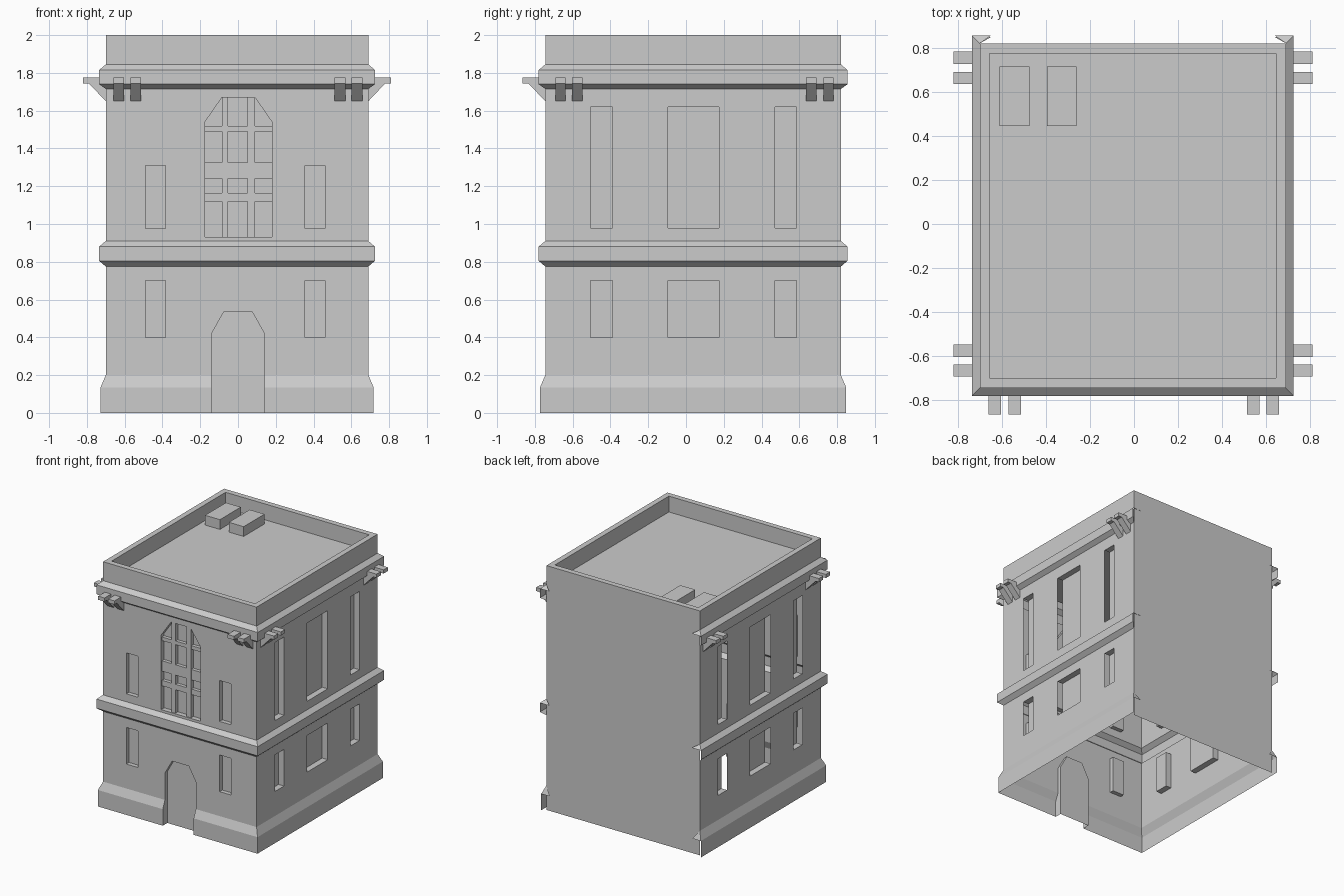
import bpy, bmesh
from mathutils import Vector

if "Cube" in bpy.data.objects:
    bpy.data.objects.remove(bpy.data.objects["Cube"])

X0, X1, Y0, Y1 = -0.70, 0.69, -0.745, 0.82      # wall planes

# Each facade maps (u along wall, z, depth inward) to 3D
front = lambda u, z, d=0: Vector((u, Y0 + d, z))
right = lambda u, z, d=0: Vector((X1 - d, u, z))
left = lambda u, z, d=0: Vector((X0 + d, u, z))


def finish(bm, name):
    bmesh.ops.remove_doubles(bm, verts=bm.verts, dist=0.0005)
    bmesh.ops.recalc_face_normals(bm, faces=bm.faces)
    me = bpy.data.meshes.new(name)
    bm.to_mesh(me)
    bm.free()
    ob = bpy.data.objects.new(name, me)
    bpy.context.collection.objects.link(ob)
    return ob


def face(bm, pts):
    return bm.faces.new([bm.verts.new(p) for p in pts])


def rect(u0, u1, z0, z1):
    return [(u0, z0), (u1, z0), (u1, z1), (u0, z1)]


def wall(bm, side, outline, holes):
    """Flat wall sheet with openings."""
    edges = []
    for loop in [outline] + holes:
        vs = [bm.verts.new(side(*p)) for p in loop]
        edges += [bm.edges.new((vs[i - 1], vs[i])) for i in range(len(vs))]
    n = (0, -1, 0) if side is front else (1, 0, 0)
    bmesh.ops.triangle_fill(bm, edges=edges, use_beauty=True, use_dissolve=False, normal=n)


def recess(bm, side, loop, depth, skip=()):
    """Reveals and back panel of an opening."""
    for i in range(len(loop)):
        if i in skip:
            continue
        a, b = loop[i], loop[(i + 1) % len(loop)]
        face(bm, [side(*a), side(*b), side(*b, depth), side(*a, depth)])
    face(bm, [side(*p, depth) for p in loop])


def strip(bm, path, profile, closed=False):
    """Sweep an (offset, z) profile along mitred plan corners (x, y, sx, sy)."""
    pairs = list(zip(path, path[1:] + path[:1])) if closed else list(zip(path, path[1:]))
    at = lambda c, p: Vector((c[0] + c[2] * p[0], c[1] + c[3] * p[0], p[1]))
    for a, b in pairs:
        for p, q in zip(profile, profile[1:]):
            face(bm, [at(a, p), at(b, p), at(b, q), at(a, q)])


def prism(bm, pts, shift):
    vs = [bm.verts.new(p) for p in pts]
    f = bm.faces.new(vs)
    ext = bmesh.ops.extrude_face_region(bm, geom=[f], use_keep_orig=True)
    bmesh.ops.translate(bm, vec=shift, verts=[g for g in ext['geom'] if isinstance(g, bmesh.types.BMVert)])


def box(bm, a, b):
    x0, y0, z0 = a
    x1, y1, z1 = b
    prism(bm, [Vector(p) for p in ((x0, y0, z0), (x1, y0, z0), (x1, y1, z0), (x0, y1, z0))],
          Vector((0, 0, z1 - z0)))


# ---- building shell: walls, mouldings, plinth, parapet ----
bm = bmesh.new()
BL, FL, FR, BR = (X0, Y1, -1, 1), (X0, Y0, -1, -1), (X1, Y0, 1, -1), (X1, Y1, 1, 1)
plinth = [(0.028, 0), (0.028, 0.135), (0, 0.2)]
mid = [(0, 0.775), (0.035, 0.805), (0.035, 0.88), (0, 0.91)]
top = [(0, 1.715), (0.035, 1.74), (0.035, 1.815), (0, 1.845)]
strip(bm, [BL, FL, (-0.14, Y0, 0, -1)], plinth)
strip(bm, [(0.14, Y0, 0, -1), FR, BR], plinth)
for prof in (mid, top):
    strip(bm, [BL, FL, FR, BR], prof)
strip(bm, [BL, FL, FR, BR], [(0, 1.845), (0, 2), (-0.045, 2), (-0.045, 1.87)], closed=True)
face(bm, [Vector((c[0] - c[2] * 0.045, c[1] - c[3] * 0.045, 1.87)) for c in (BL, FL, FR, BR)])
face(bm, [(X0, Y1, 0), (X1, Y1, 0), (X1, Y1, 1.845), (X0, Y1, 1.845)])

# front facade with doorway and windows
door = [(-0.14, 0.2), (-0.14, 0.42), (-0.075, 0.535), (0.075, 0.535), (0.14, 0.42), (0.14, 0.2)]
low = [rect(-0.49, -0.385, 0.40, 0.70), rect(0.355, 0.46, 0.40, 0.70)]
high = [rect(-0.49, -0.385, 0.975, 1.31), rect(0.355, 0.46, 0.975, 1.31)]
big = [(-0.175, 0.93), (0.18, 0.93), (0.18, 1.54), (0.09, 1.67), (-0.085, 1.67), (-0.175, 1.54)]
wall(bm, front, [(X0, 0.2)] + door + [(X1, 0.2), (X1, 0.775), (X0, 0.775)], low)
wall(bm, front, rect(X0, X1, 0.91, 1.715), high + [big])
for w in low + high:
    recess(bm, front, w, 0.035)
recess(bm, front, big, 0.04)

# door panel and its jambs through the plinth
recess(bm, front, door, 0.03, skip=(5,))
face(bm, [front(u, z, 0.03) for u, z in rect(-0.14, 0.14, 0, 0.2)])
for u in (-0.14, 0.14):
    face(bm, [front(u, 0, 0.03), front(u, 0, -0.028), front(u, 0.135, -0.028),
              front(u, 0.2), front(u, 0.2, 0.03)])

# side facades; the jamb nearest the front is left open
spans = [(-0.505, -0.39), (-0.095, 0.175), (0.47, 0.585)]
for side in (left, right):
    for z0, z1, h0, h1 in ((0.2, 0.775, 0.40, 0.70), (0.91, 1.715, 0.98, 1.62)):
        holes = [rect(a, b, h0, h1) for a, b in spans]
        wall(bm, side, rect(Y0, Y1, z0, z1), holes)
        for h in holes:
            recess(bm, side, h, 0.05, skip=(3,))
finish(bm, "building_shell")

# ---- small moulding returns at the back corners ----
bm = bmesh.new()
for x, s in ((X0, -1), (X1, 1)):
    for o, za, zb in ((0.028, 0.135, 0.2), (0.035, 0.88, 0.91), (0.035, 1.815, 1.845)):
        face(bm, [(x, Y1, zb), (x + s * o, Y1 + o, za), (x - s * 0.05, Y1 + o, za)])
finish(bm, "moulding_returns")

# ---- glazing bars of the large window ----
bm = bmesh.new()
for a, b in ((-0.085, -0.052), (0.05, 0.09)):
    box(bm, (a, Y0 + 0.008, 0.93), (b, Y0 + 0.04, 1.67))
for a, b in ((1.49, 1.52), (1.24, 1.325), (1.12, 1.165)):
    box(bm, (-0.175, Y0 + 0.012, a), (0.18, Y0 + 0.04, b))
finish(bm, "glazing_bars")

# ---- paired cornice brackets ----
bm = bmesh.new()
arm = [(0, 1.65), (-0.09, 1.745), (-0.12, 1.745), (-0.12, 1.775), (0, 1.775)]
for a in (-0.66, -0.57, 0.512, 0.602):
    prism(bm, [front(a, z, d) for d, z in arm], Vector((0.057, 0, 0)))
for side in (left, right):
    for a in (-0.692, -0.603, 0.635, 0.727):
        prism(bm, [side(a, z, d) for d, z in arm], Vector((0, 0.055, 0)))
finish(bm, "cornice_brackets")

# ---- rooftop units ----
bm = bmesh.new()
for a in (-0.61, -0.395):
    box(bm, (a, 0.445, 1.87), (a + 0.135, 0.715, 1.95))
finish(bm, "rooftop_units")
